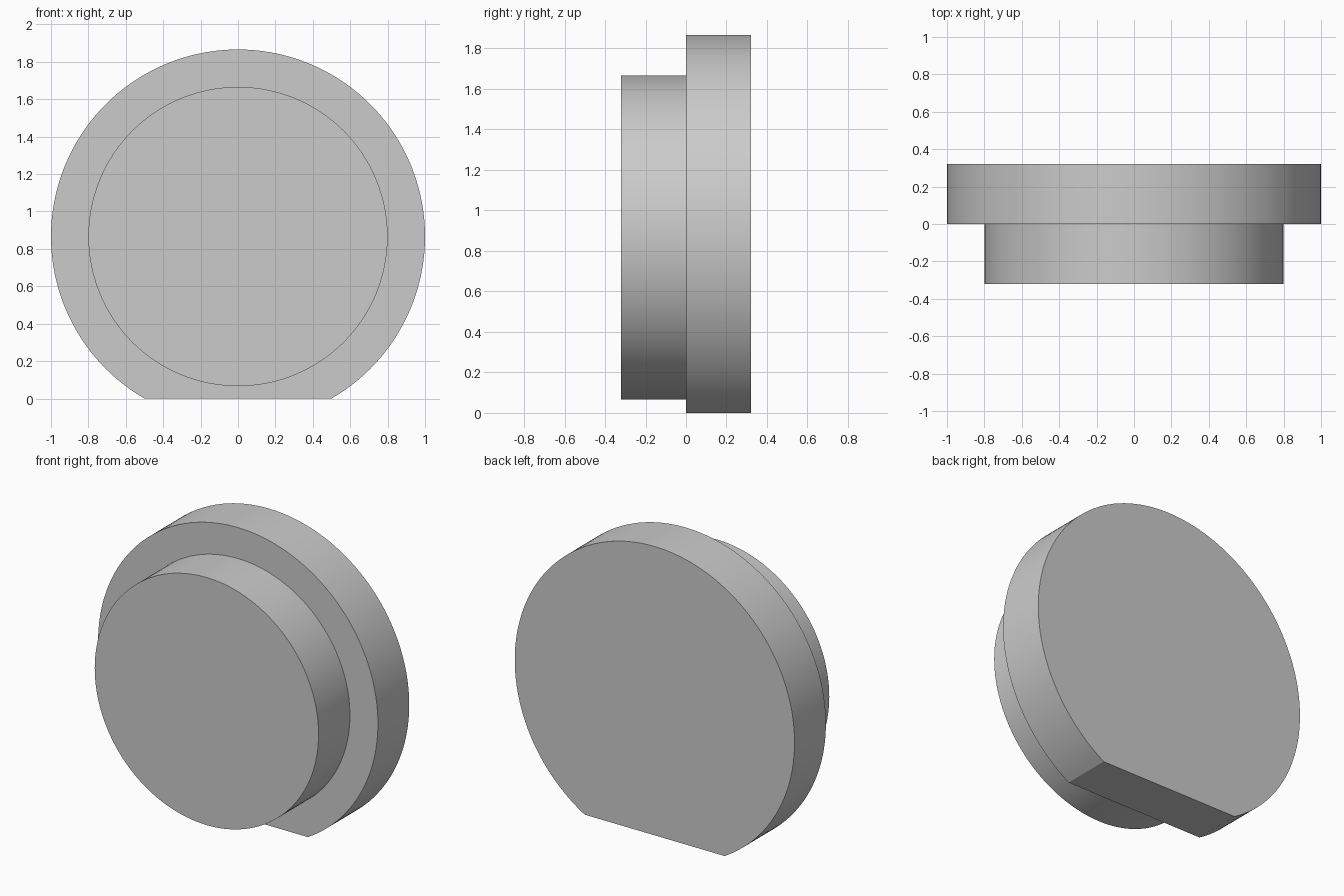
import bpy, bmesh, math
from mathutils import Vector

cube = bpy.data.objects.get("Cube")
if cube:
    bpy.data.objects.remove(cube, do_unlink=True)

RADIUS = 1.0
CENTRE_Z = RADIUS * math.cos(math.radians(30))  # flat foot cuts off a 60 degree arc
DEPTH = 0.32

grey = bpy.data.materials.new("plain grey")
grey.use_nodes = True
colour = (0.6, 0.6, 0.6, 1)
grey.diffuse_color = colour
grey.node_tree.nodes["Principled BSDF"].inputs["Base Color"].default_value = colour


def disc(name, radius, y_front, start, sweep, steps):
    """Extrude an arc, closed by its chord, backwards along y."""
    closed = sweep == 360
    count = steps if closed else steps + 1
    bm = bmesh.new()
    ring = []
    for i in range(count):
        a = math.radians(start + sweep * i / steps)
        ring.append(bm.verts.new((radius * math.cos(a), y_front,
                                  CENTRE_Z + radius * math.sin(a))))
    face = bm.faces.new(ring)
    ext = bmesh.ops.extrude_face_region(bm, geom=[face], use_keep_orig=True)
    moved = [v for v in ext["geom"] if isinstance(v, bmesh.types.BMVert)]
    bmesh.ops.translate(bm, verts=moved, vec=Vector((0, DEPTH, 0)))
    bmesh.ops.recalc_face_normals(bm, faces=bm.faces)
    mesh = bpy.data.meshes.new(name)
    bm.to_mesh(mesh)
    bm.free()
    mesh.materials.append(grey)
    obj = bpy.data.objects.new(name, mesh)
    bpy.context.collection.objects.link(obj)
    bpy.ops.object.select_all(action="DESELECT")
    obj.select_set(True)
    bpy.context.view_layer.objects.active = obj
    bpy.ops.object.shade_smooth_by_angle(angle=math.radians(25))
    return obj


# Large rear disc with a flat foot, and the smaller round boss in front
disc("rear_flange", RADIUS, 0, -60, 300, 120)
disc("front_boss", 0.8, -DEPTH, 0, 360, 128)
